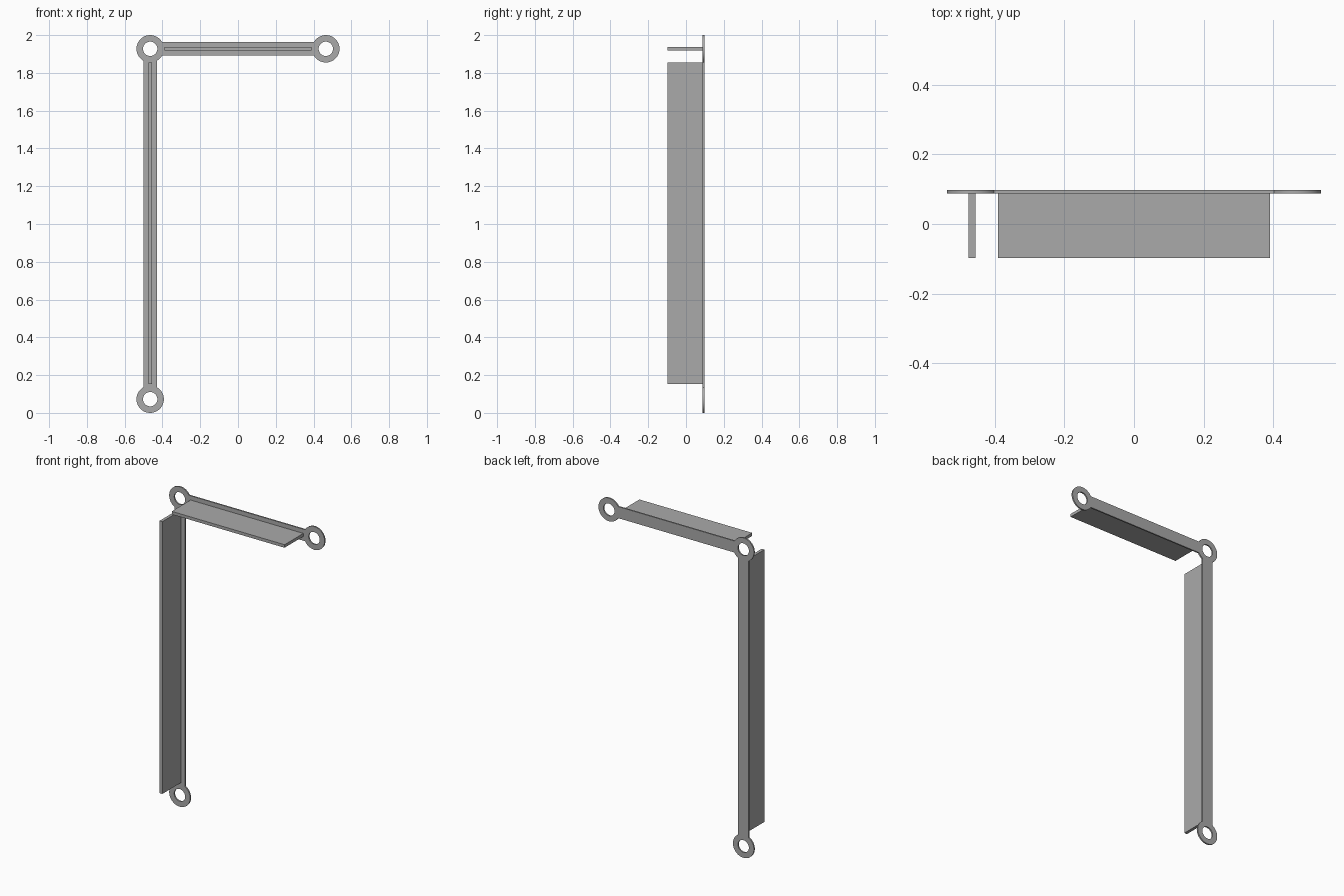
import bpy
from math import asin, cos, sin, pi

cube = bpy.data.objects.get("Cube")
if cube:
    bpy.data.objects.remove(cube, do_unlink=True)

R, HOLE = 0.0725, 0.038          # eyelet radii
HALF = 0.036                     # half width of the bars
X, LOW, HIGH = 0.465, 0.0725, 1.9275
BACK, FRONT, THICK = 0.097, -0.097, 0.009
FIN = 0.019

grey = bpy.data.materials.new("plain grey")
grey.use_nodes = True
colour = (0.4, 0.4, 0.4, 1)
grey.diffuse_color = colour
grey.node_tree.nodes["Principled BSDF"].inputs["Base Color"].default_value = colour


def arc(cx, cz, radius, start, end, steps):
    angles = [start + (end - start) * i / steps for i in range(steps + 1)]
    return [(cx + radius * cos(t), cz + radius * sin(t)) for t in angles]


def add_loop(curve, points):
    spline = curve.splines.new("POLY")
    spline.points.add(len(points) - 1)
    for point, (x, z) in zip(spline.points, points):
        point.co = (x, z, 0, 1)
    spline.use_cyclic_u = True


def box(name, low, high):
    centre = [(a + b) / 2 for a, b in zip(low, high)]
    bpy.ops.mesh.primitive_cube_add(size=1, location=centre)
    obj = bpy.context.object
    obj.name = name
    obj.scale = [b - a for a, b in zip(low, high)]
    bpy.ops.object.transform_apply(location=False, rotation=False, scale=True)
    obj.data.materials.append(grey)


# L-shaped back plate: one outline joining three eyelets, with round holes
a = asin(HALF / R)
outline = (arc(-X, LOW, R, pi / 2 + a, 5 * pi / 2 - a, 40)
           + arc(-X, HIGH, R, -pi / 2 + a, -a, 6)
           + arc(X, HIGH, R, a - pi, pi - a, 40)
           + arc(-X, HIGH, R, a, 3 * pi / 2 - a, 28))
curve = bpy.data.curves.new("back_plate", "CURVE")
curve.dimensions = "2D"
curve.fill_mode = "BOTH"
curve.extrude = THICK / 2
add_loop(curve, outline)
for cx, cz in ((-X, LOW), (-X, HIGH), (X, HIGH)):
    add_loop(curve, arc(cx, cz, HOLE, 0, 2 * pi, 48)[:-1])
plate = bpy.data.objects.new("back_plate", curve)
bpy.context.collection.objects.link(plate)
plate.rotation_euler.x = pi / 2
plate.location.y = BACK - THICK / 2
curve.materials.append(grey)
bpy.ops.object.select_all(action="DESELECT")
plate.select_set(True)
bpy.context.view_layer.objects.active = plate
bpy.ops.object.convert(target="MESH")
bpy.ops.object.shade_smooth_by_angle()

# Fins standing out from the front of each bar
join = BACK - THICK
box("upright_fin", (-X - FIN / 2, FRONT, 0.153), (-X + FIN / 2, join, 1.855))
box("top_fin", (-0.39, FRONT, HIGH - FIN / 2), (0.39, join, HIGH + FIN / 2))
